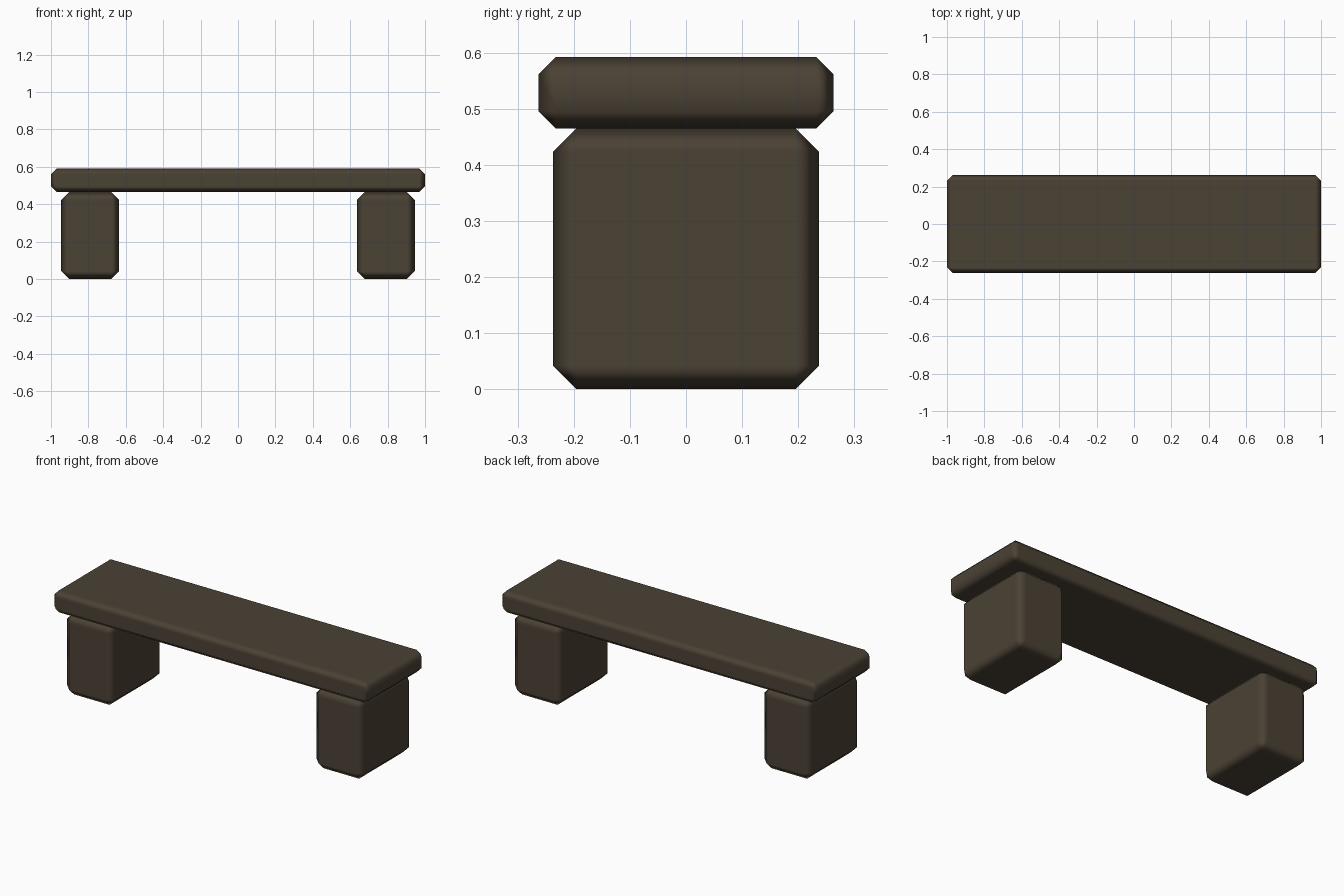
import bpy

cube = bpy.data.objects.get("Cube")
if cube:
    bpy.data.objects.remove(cube, do_unlink=True)

# Dark weathered brown for the whole bench
brown = bpy.data.materials.new("dark_brown")
brown.use_nodes = True
colour = (0.07, 0.054, 0.035, 1)
brown.diffuse_color = colour
shader = next(n for n in brown.node_tree.nodes if n.type == "BSDF_PRINCIPLED")
shader.inputs["Base Color"].default_value = colour


def chamfered_block(name, centre, size, chamfer):
    """Box with single-step chamfers and softly blended shading."""
    bpy.ops.mesh.primitive_cube_add(size=1, location=centre)
    block = bpy.context.object
    block.name = name
    block.scale = size
    bpy.ops.object.transform_apply(location=False, rotation=False, scale=True)
    block.data.materials.append(brown)
    bpy.ops.object.shade_smooth()
    bevel = block.modifiers.new("chamfer", "BEVEL")
    bevel.width = chamfer
    bevel.segments = 1
    normals = block.modifiers.new("flat_face_normals", "WEIGHTED_NORMAL")
    normals.weight = 100
    return block


# Seat slab
chamfered_block("seat", (0, 0, 0.5285), (2, 0.526, 0.127), 0.031)

# Block legs
for side, x in (("left", 0.79), ("right", -0.79)):
    chamfered_block(side + "_leg", (x, 0, 0.2325), (0.31, 0.474, 0.465), 0.042)
